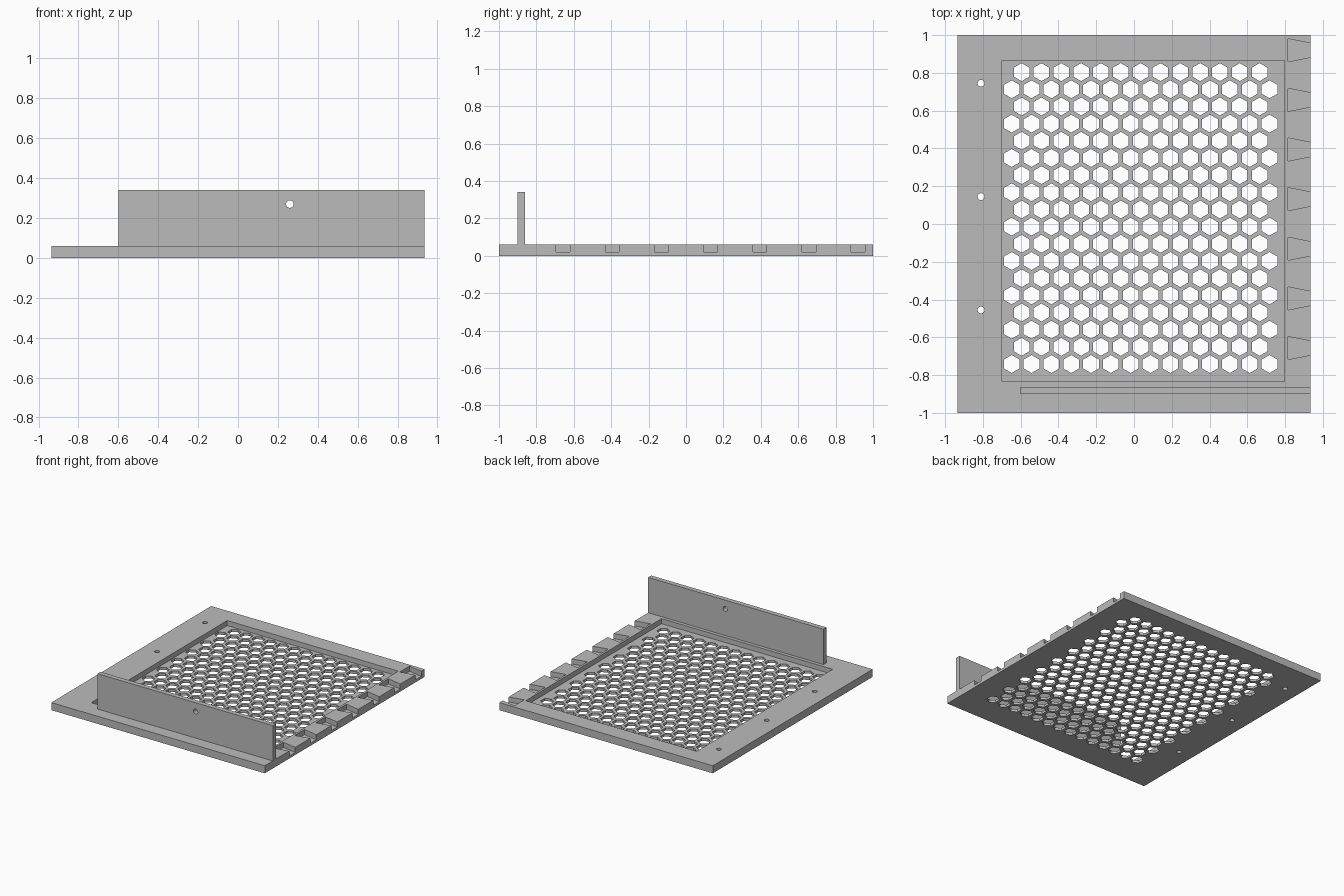
import bpy, bmesh
from math import pi, cos, sin

cube = bpy.data.objects.get("Cube")
if cube:
    bpy.data.objects.remove(cube, do_unlink=True)

grey = bpy.data.materials.new("plain grey")
grey.use_nodes = True
colour = (0.5, 0.5, 0.5, 1)
grey.diffuse_color = colour
grey.node_tree.nodes["Principled BSDF"].inputs["Base Color"].default_value = colour


def prism(bm, outline, z0, z1):
    """Extrude a flat outline from z0 up to z1."""
    face = bm.faces.new([bm.verts.new((x, y, z0)) for x, y in outline])
    top = bmesh.ops.extrude_face_region(bm, geom=[face])["geom"]
    verts = [v for v in top if isinstance(v, bmesh.types.BMVert)]
    bmesh.ops.translate(bm, verts=verts, vec=(0, 0, z1 - z0))


def rect(x0, x1, y0, y1):
    return [(x0, y0), (x1, y0), (x1, y1), (x0, y1)]


def ring(x, y, r, n):
    return [(x + r * sin(2 * pi * i / n), y + r * cos(2 * pi * i / n)) for i in range(n)]


def make(name, prisms):
    bm = bmesh.new()
    for p in prisms:
        prism(bm, *p)
    bmesh.ops.recalc_face_normals(bm, faces=bm.faces)
    mesh = bpy.data.meshes.new(name)
    bm.to_mesh(mesh)
    bm.free()
    mesh.materials.append(grey)
    obj = bpy.data.objects.new(name, mesh)
    bpy.context.collection.objects.link(obj)
    return obj


def cut(obj, name, prisms, turned=False):
    """Subtract the prisms from the object and drop the cutter."""
    cutter = make(name, prisms)
    cutter.hide_render = True
    if turned:
        cutter.rotation_euler.x = pi / 2
    mod = obj.modifiers.new(name, "BOOLEAN")
    mod.operation, mod.solver, mod.object = "DIFFERENCE", "EXACT", cutter
    bpy.context.view_layer.objects.active = obj
    bpy.ops.object.modifier_apply(modifier=name)
    bpy.data.objects.remove(cutter, do_unlink=True)


EDGE, TOP, FLOOR = 0.935, 0.06, 0.02

# Base plate with a recessed panel
plate = make("base_plate", [(rect(-EDGE, EDGE, -1, 1), 0, TOP)])
cut(plate, "recess", [(rect(-0.70, 0.798, -0.835, 0.865), FLOOR, 0.1)])

# Dovetail sockets along the right edge
sockets = []
for i in range(7):
    y = 0.920 - 0.2628 * i
    sockets.append(([(0.815, y - 0.061), (EDGE, y - 0.037), (EDGE + 0.02, y - 0.033),
                     (EDGE + 0.02, y + 0.033), (EDGE, y + 0.037), (0.815, y + 0.061)], FLOOR, 0.1))
cut(plate, "sockets", sockets)

# Honeycomb vents in staggered rows
vents = []
for row in range(18):
    odd = row % 2
    for col in range(13 + odd):
        vents.append((ring(-0.595 - 0.0525 * odd + 0.105 * col, 0.804 - 0.0909 * row, 0.0476, 6), -0.1, 0.1))
cut(plate, "vents", vents)

# Mounting holes on the left border
cut(plate, "mounting_holes", [(ring(-0.81, 0.745 - 0.6 * i, 0.018, 32), -0.1, 0.1) for i in range(3)])

# Upright wall with one round hole
wall = make("upright_wall", [(rect(-0.6, EDGE, -0.90, -0.862), TOP, 0.34)])
cut(wall, "wall_hole", [(ring(0.26, 0.27, 0.019, 32), 0.5, 1.2)], turned=True)
